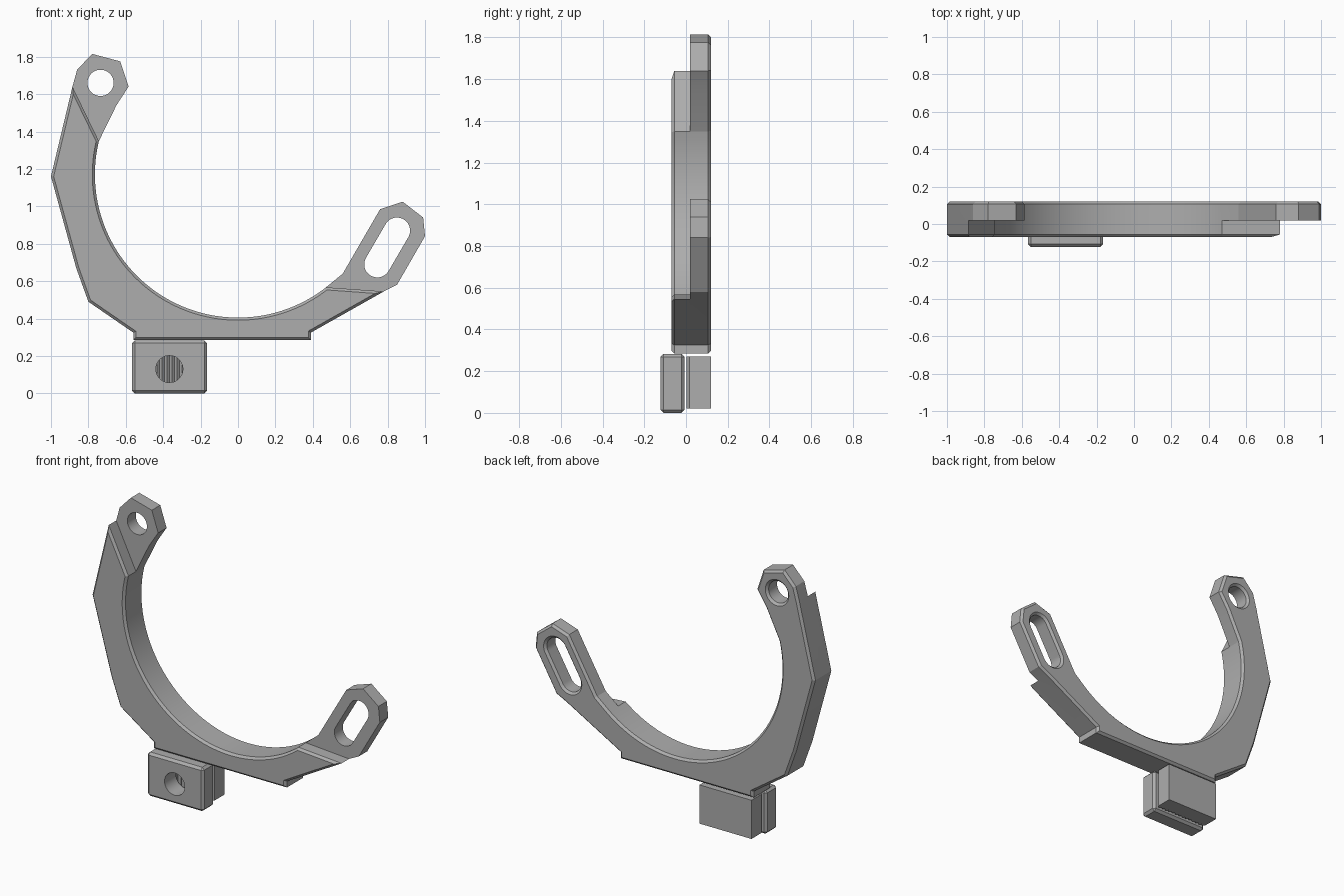
import bpy, bmesh, math
from mathutils import Vector

cube = bpy.data.objects.get("Cube")
if cube:
    bpy.data.objects.remove(cube, do_unlink=True)

GREY = (0.42, 0.42, 0.42, 1)
mat = bpy.data.materials.new("plain grey")
mat.use_nodes = True
mat.diffuse_color = GREY
mat.node_tree.nodes["Principled BSDF"].inputs["Base Color"].default_value = GREY
CHAMFER = 0.014


def inset(outline, amount):
    """Mitred inward offset of a closed outline."""
    pts = [Vector(p) for p in outline]
    n = len(pts)
    area = sum(pts[i - 1].x * pts[i].y - pts[i].x * pts[i - 1].y for i in range(n))
    side = 1 if area > 0 else -1
    result = []
    for i, p in enumerate(pts):
        a = (p - pts[i - 1]).normalized()
        b = (pts[(i + 1) % n] - p).normalized()
        na, nb = Vector((-a.y, a.x)) * side, Vector((-b.y, b.x)) * side
        result.append(p + (na + nb) * amount / (1 + na.dot(nb)))
    return result


def prism(name, outline, start, end, c_start=0, c_end=0, upright=False):
    """Solid from an outline, with optional chamfers (negative ones flare)."""
    rings = [(start, c_start)]
    if c_start:
        rings.append((start + abs(c_start), 0))
    if c_end:
        rings.append((end - abs(c_end), 0))
    rings.append((end, c_end))
    bm = bmesh.new()
    loops = []
    for depth, amount in rings:
        pts = inset(outline, amount)
        loops.append([bm.verts.new((p.x, p.y, depth) if upright else (p.x, depth, p.y))
                      for p in pts])
    bm.faces.new(loops[0])
    bm.faces.new(loops[-1])
    n = len(outline)
    for low, high in zip(loops, loops[1:]):
        for i in range(n):
            j = (i + 1) % n
            bm.faces.new((low[i], low[j], high[j], high[i]))
    bmesh.ops.recalc_face_normals(bm, faces=bm.faces)
    mesh = bpy.data.meshes.new(name)
    bm.to_mesh(mesh)
    bm.free()
    mesh.materials.append(mat)
    obj = bpy.data.objects.new(name, mesh)
    bpy.context.collection.objects.link(obj)
    return obj


def arc(cx, cz, r, a0, a1, steps):
    angles = [math.radians(a0 + (a1 - a0) * i / steps) for i in range(steps + 1)]
    return [(cx + r * math.cos(a), cz + r * math.sin(a)) for a in angles]


def activate(obj):
    bpy.ops.object.select_all(action='DESELECT')
    obj.select_set(True)
    bpy.context.view_layer.objects.active = obj


def combine(obj, tool, operation):
    mod = obj.modifiers.new(operation.title(), 'BOOLEAN')
    mod.operation, mod.solver, mod.object = operation, 'EXACT', tool
    activate(obj)
    bpy.ops.object.modifier_apply(modifier=mod.name)
    bpy.data.objects.remove(tool, do_unlink=True)


# Shared outlines: inner curve, then underside running right to left
inner = arc(0, 1.17, 0.765, 166.5, 308, 56)
underside = [(0.78, 0.545), (0.39, 0.325), (0.39, 0.285), (-0.56, 0.285),
             (-0.56, 0.325), (-0.8, 0.49), (-0.865, 0.67), (-1, 1.16), (-0.885, 1.64)]
right_tab = [(0.56, 0.64), (0.76, 0.985), (0.88, 1.025), (0.99, 0.94),
             (1.0, 0.84), (0.85, 0.58)]
left_tab = [(-0.86, 1.73), (-0.78, 1.815), (-0.63, 1.775), (-0.585, 1.64), (-0.65, 1.54)]

# Curved bracket: rear layer carrying both tabs, thicker front layer on the middle
bracket = prism("curved_bracket", inner + right_tab + underside + left_tab,
                0.02, 0.12, c_end=CHAMFER)
front_layer = prism("front_layer", inner + underside, -0.07, 0.02, c_start=CHAMFER)
combine(bracket, front_layer, 'UNION')

# Round hole and slanted slot, flared at the back
hole = arc(-0.735, 1.66, 0.07, 0, 360, 64)[:-1]
slot = arc(0.85, 0.87, 0.07, -30, 150, 32) + arc(0.745, 0.69, 0.07, 150, 330, 32)
for outline in (hole, slot):
    cutter = prism("cutter", outline, -0.2, 0.13, c_end=-0.024)
    combine(bracket, cutter, 'DIFFERENCE')

# Clamp plate with bevelled edges and a bolt hole
plate_outline = [(-0.567, 0), (-0.165, 0), (-0.165, 0.283), (-0.567, 0.283)]
plate = prism("clamp_plate", plate_outline, -0.123, -0.007)
bevel = plate.modifiers.new("Bevel", 'BEVEL')
bevel.width, bevel.segments = 0.015, 1
activate(plate)
bpy.ops.object.modifier_apply(modifier=bevel.name)
bolt = arc(-0.367, 0.13, 0.072, 0, 360, 64)[:-1]
combine(plate, prism("cutter", bolt, -0.3, 0.1), 'DIFFERENCE')

# Clamp block with a serrated gripping face
x0, x1, teeth = -0.552, -0.18, 14
pitch = (x1 - x0) / teeth
zigzag = [(x0, 0.016)]
for i in range(teeth):
    zigzag += [(x0 + (i + 0.5) * pitch, 0.003), (x0 + (i + 1) * pitch, 0.016)]
block = prism("clamp_block", zigzag + [(x1, 0.12), (x0, 0.12)], 0.02, 0.27, upright=True)

# Smooth the round walls, keep the other edges sharp
for obj in (bracket, plate, block):
    activate(obj)
    bpy.ops.object.shade_smooth_by_angle(angle=math.radians(8))
